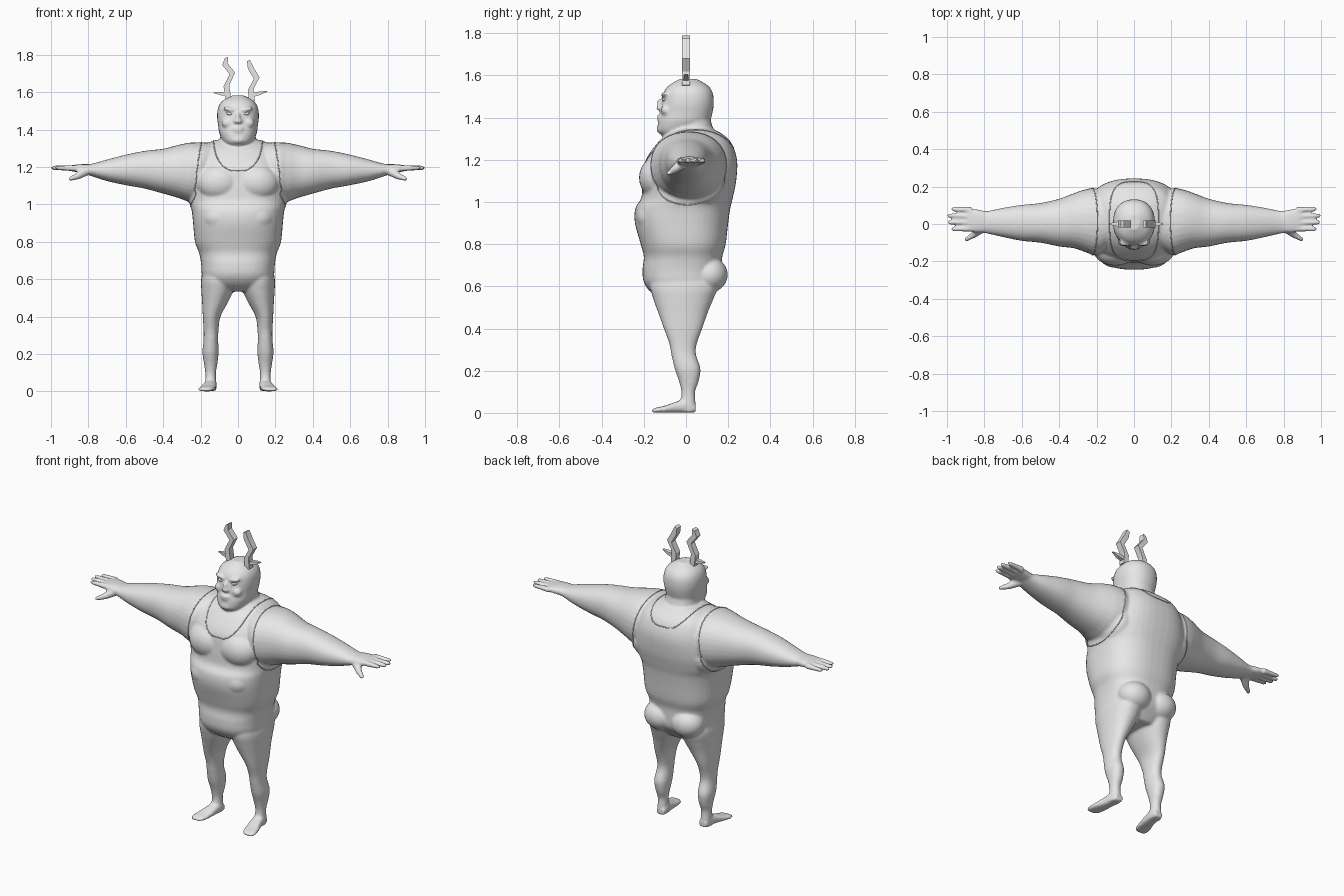
import bpy, bmesh, math
from mathutils import Vector, Matrix
from mathutils.bvhtree import BVHTree

cube = bpy.data.objects.get("Cube")
if cube:
    bpy.data.objects.remove(cube, do_unlink=True)

grey = bpy.data.materials.new("plain_grey")
grey.use_nodes = True
grey.diffuse_color = (.8, .8, .8, 1)
grey.node_tree.nodes["Principled BSDF"].inputs["Base Color"].default_value = (.8, .8, .8, 1)


def add_object(name, data):
    ob = bpy.data.objects.new(name, data)
    bpy.context.collection.objects.link(ob)
    data.materials.clear()
    data.materials.append(grey)
    return ob


def spline(rows, steps=5):
    """Catmull-Rom smoothing through rows of numbers."""
    out = []
    last = len(rows) - 1
    for i in range(last):
        p = [rows[max(0, min(last, i + k))] for k in (-1, 0, 1, 2)]
        for s in range(steps):
            t = s / steps
            out.append([b + .5 * t * (c - a + t * (2 * a - 5 * b + 4 * c - d + t * (3 * (b - c) + d - a)))
                        for a, b, c, d in zip(*p)])
    return out + [list(rows[-1])]


def skin(bm, rings):
    """Bridge closed rings of points and cap both ends."""
    vs = [[bm.verts.new(p) for p in ring] for ring in rings]
    n = len(vs[0])
    for a, b in zip(vs, vs[1:]):
        for i in range(n):
            j = (i + 1) % n
            bm.faces.new((a[i], a[j], b[j], b[i]))
    bm.faces.new(vs[0])
    bm.faces.new(vs[-1])


def loft(bm, rows, place, power=2.2, n=32):
    """Rows give position and the two extents of a rounded section."""
    rings = []
    for t, a0, a1, b0, b1 in spline(rows):
        ring = []
        for i in range(n):
            ang = math.tau * i / n
            c, s = math.cos(ang), math.sin(ang)
            u = math.copysign(abs(c) ** (2 / power), c)
            v = math.copysign(abs(s) ** (2 / power), s)
            ring.append(place(t, (a0 + a1 + u * (a1 - a0)) / 2, (b0 + b1 + v * (b1 - b0)) / 2))
        rings.append(ring)
    skin(bm, rings)


def upright(rows):
    return [(z, -w, w, y0, y1) for z, w, y0, y1 in rows]


def blob(bm, centre, size, turn=0):
    m = Matrix.Translation(centre) @ Matrix.Rotation(turn, 4, 'Y') @ Matrix.Diagonal((*size, 1))
    bmesh.ops.create_uvsphere(bm, u_segments=24, v_segments=14, radius=1, matrix=m)


def finger(bm, start, end, r0, r1):
    start, end = Vector(start), Vector(end)
    d = end - start
    m = Matrix.Translation((start + end) / 2) @ d.to_track_quat('Z', 'Y').to_matrix().to_4x4()
    bmesh.ops.create_cone(bm, cap_ends=True, segments=12, radius1=r0, radius2=r1, depth=d.length, matrix=m)
    blob(bm, end, (r1, r1, r1))


bm = bmesh.new()

# Trunk
loft(bm, upright([
    (.535, .09, -.11, .10), (.57, .17, -.165, .13), (.62, .192, -.2, .165), (.68, .197, -.206, .17),
    (.74, .208, -.2, .172), (.8, .23, -.215, .188), (.9, .24, -.242, .2), (.97, .248, -.24, .21),
    (1.02, .262, -.212, .222), (1.1, .27, -.205, .238), (1.2, .25, -.19, .242),
    (1.28, .215, -.135, .215), (1.32, .175, -.09, .175), (1.345, .12, -.05, .13)]),
    lambda t, a, b: (a, b, t), 2.5, 48)

# Neck and head
loft(bm, upright([(1.2, .14, -.12, .18), (1.3, .115, -.09, .15), (1.36, .095, -.06, .125), (1.42, .09, -.05, .11)]),
     lambda t, a, b: (a, b, t))
loft(bm, upright([
    (1.312, .045, -.11, .02), (1.335, .078, -.133, .07), (1.38, .1, -.132, .11), (1.42, .106, -.122, .125),
    (1.47, .112, -.116, .132), (1.52, .106, -.106, .126), (1.555, .082, -.078, .1), (1.583, .03, -.03, .05)]),
    lambda t, a, b: (a, b, t), 2.25)

# Nose, lips and chin
blob(bm, (0, -.12, 1.462), (.013, .018, .03))
blob(bm, (0, -.126, 1.445), (.022, .016, .012))
blob(bm, (0, -.126, 1.407), (.032, .012, .007))
blob(bm, (0, -.126, 1.392), (.028, .012, .007))
blob(bm, (0, -.115, 1.345), (.04, .025, .022))

for s in (-1, 1):
    # Brow and cheek
    blob(bm, (s * .045, -.1, 1.508), (.038, .02, .011), -s * .25)
    blob(bm, (s * .055, -.095, 1.435), (.032, .024, .026))
    # Chest, belly and buttock masses
    blob(bm, (s * .1, -.135, 1.115), (.12, .088, .1))
    blob(bm, (s * .1, -.14, .93), (.1, .095, .085))
    blob(bm, (s * .09, .11, .655), (.098, .088, .085))
    # Back muscle under the arm
    blob(bm, (s * .2, .05, 1.09), (.085, .14, .12))
    # Arm
    loft(bm, [
        (.1, -.1, .15, 1.1, 1.33), (.2, -.165, .19, 1.02, 1.332), (.26, -.15, .185, 1.015, 1.33),
        (.32, -.13, .165, 1.035, 1.318), (.4, -.12, .135, 1.058, 1.298), (.5, -.1, .112, 1.085, 1.286),
        (.6, -.09, .102, 1.103, 1.266), (.7, -.07, .086, 1.125, 1.24), (.78, -.052, .07, 1.15, 1.218),
        (.82, -.045, .068, 1.165, 1.215)],
        lambda t, a, b: (s * t, a, b))
    # Palm, fingers and thumb
    loft(bm, [(.79, -.045, .068, 1.16, 1.215), (.84, -.046, .078, 1.168, 1.215), (.89, -.04, .084, 1.178, 1.21)],
         lambda t, a, b: (s * t, a, b), 2.5)
    for i, tip in enumerate((.965, .985, .987, .965)):
        y = -.025 + .033 * i
        finger(bm, (s * .87, y, 1.193), (s * tip, y * 1.08, 1.196), .017, .0115)
    finger(bm, (s * .81, -.02, 1.18), (s * .86, -.06, 1.15), .026, .018)
    finger(bm, (s * .86, -.06, 1.15), (s * .895, -.082, 1.137), .017, .012)
    # Leg
    loft(bm, [
        (.68, .02, .18, -.16, .13), (.6, .012, .197, -.17, .15), (.54, .024, .196, -.155, .13),
        (.48, .052, .192, -.134, .105), (.4, .094, .188, -.105, .077), (.33, .104, .184, -.08, .052),
        (.28, .106, .184, -.07, .047), (.21, .104, .19, -.054, .068), (.15, .11, .182, -.033, .06),
        (.1, .118, .175, -.022, .043), (.05, .117, .175, -.026, .045), (.004, .116, .176, -.03, .046)],
        lambda t, a, b: (s * a, b, t))
    # Foot
    loft(bm, [
        (.045, .122, .172, .001, .04), (.01, .114, .178, .001, .065), (-.04, .112, .182, .001, .055),
        (-.1, .112, .196, .001, .034), (-.14, .118, .198, .001, .025), (-.162, .135, .186, .002, .017)],
        lambda t, a, b: (s * (a - t * .1), t, b), 2.6)

bmesh.ops.recalc_face_normals(bm, faces=bm.faces)
raw = bpy.data.meshes.new("body_parts")
bm.to_mesh(raw)
bm.free()

# Fuse the parts into one smooth skin
body = add_object("body", raw)
fuse = body.modifiers.new("fuse", 'REMESH')
fuse.mode = 'VOXEL'
fuse.voxel_size = .0075
relax = body.modifiers.new("relax", 'SMOOTH')
relax.factor = .5
relax.iterations = 4
deps = bpy.context.evaluated_depsgraph_get()
fused = bpy.data.meshes.new_from_object(body.evaluated_get(deps))
body.modifiers.clear()
body.data = fused
fused.materials.clear()
fused.materials.append(grey)
fused.polygons.foreach_set("material_index", [0] * len(fused.polygons))
fused.shade_smooth()
tree = BVHTree.FromPolygons([v.co for v in fused.vertices], [p.vertices for p in fused.polygons])


def trim(name, points):
    """Thin raised hem along a closed loop."""
    cu = bpy.data.curves.new(name, 'CURVE')
    cu.dimensions = '3D'
    cu.bevel_depth = .003
    cu.bevel_resolution = 1
    sp = cu.splines.new('POLY')
    sp.points.add(len(points) - 1)
    for p, co in zip(sp.points, points):
        p.co = (*co, 1)
    sp.use_cyclic_u = True
    add_object(name, cu)


# Singlet hems
around = [math.tau * i / 96 for i in range(96)]
for side, s in (("left", 1), ("right", -1)):
    loop = [Vector((s * (.225 - .03 * math.sin(a)), .01 + .2 * math.cos(a), 1.165 + .18 * math.sin(a)))
            for a in around]
    trim(side + "_armhole_hem", [tree.find_nearest(p)[0] for p in loop])
neck = []
for a in around:
    c, d = math.cos(a), math.sin(a)
    start = Vector((.13 * math.copysign(abs(c) ** .6, c), .015 + .21 * math.copysign(abs(d) ** .6, d), 1.37))
    hit = tree.ray_cast(start, Vector((0, 0, -1)))[0]
    if hit:
        neck.append(hit)
trim("neckline_hem", neck)

# Eyes
for side, s in (("left", 1), ("right", -1)):
    bm = bmesh.new()
    blob(bm, (s * .043, -.1, 1.485), (.019, .013, .009), -s * .15)
    me = bpy.data.meshes.new(side + "_eye")
    bm.to_mesh(me)
    bm.free()
    add_object(side + "_eye", me).data.shade_smooth()


def antler(name, path, fork, tip):
    """Angular zigzag horn with one flat side prong."""
    bm = bmesh.new()
    rings = []
    for i, (x, z) in enumerate(path):
        w = .008 if i == len(path) - 1 else .015
        rings.append([(x + u * w, v * .019, z + u * .004) for u, v in ((-1, -1), (1, -1), (1, 1), (-1, 1))])
    skin(bm, rings)
    (fx, fz), (tx, tz) = fork, tip
    mx, mz = fx + (tx - fx) * .55, fz + (tz - fz) * .5
    skin(bm, [[(x, v * d, z + u * h) for u, v in ((-1, -1), (1, -1), (1, 1), (-1, 1))]
              for x, z, d, h in ((fx, fz, .013, .012), (mx, mz, .012, .009), (tx, tz, .004, .002))])
    bmesh.ops.recalc_face_normals(bm, faces=bm.faces)
    me = bpy.data.meshes.new(name)
    bm.to_mesh(me)
    bm.free()
    add_object(name, me)


antler("right_antler", [(-.05, 1.55), (-.062, 1.635), (-.03, 1.7), (-.07, 1.75), (-.062, 1.785)],
       (-.05, 1.59), (-.13, 1.597))
antler("left_antler", [(.075, 1.55), (.068, 1.615), (.1, 1.675), (.068, 1.73), (.056, 1.77)],
       (.075, 1.585), (.155, 1.605))
